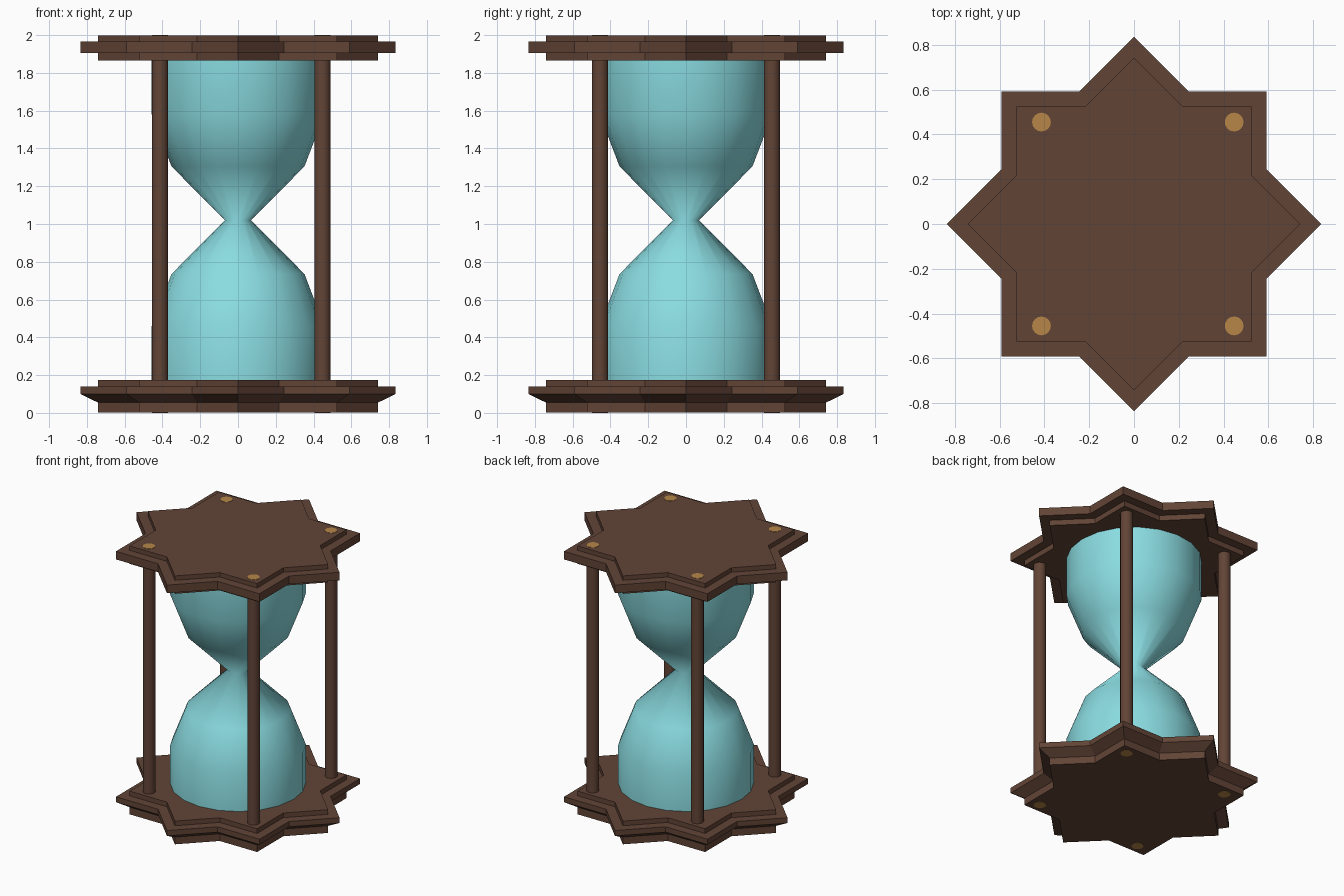
import bpy, bmesh, math
from math import sin, cos, pi

if "Cube" in bpy.data.objects:
    bpy.data.objects.remove(bpy.data.objects["Cube"])


def material(name, rgb):
    m = bpy.data.materials.new(name)
    lin = [((c / 255 + 0.055) / 1.055) ** 2.4 for c in rgb]
    m.diffuse_color = (*lin, 1)
    m.use_nodes = True
    m.node_tree.nodes["Principled BSDF"].inputs["Base Color"].default_value = m.diffuse_color
    return m


wood = material("dark_wood", (98, 68, 54))
glass = material("aqua_glass", (138, 220, 225))
brass = material("brass", (182, 134, 72))


def loft(name, rings, mat, cap=True, smooth=False):
    """Skin a stack of closed rings that share one vertex count."""
    bm = bmesh.new()
    loops = [[bm.verts.new(p) for p in ring] for ring in rings]
    n = len(loops[0])
    for a, b in zip(loops, loops[1:]):
        for i in range(n):
            j = (i + 1) % n
            bm.faces.new((a[i], a[j], b[j], b[i])).smooth = smooth
    if cap:
        bm.faces.new(loops[0][::-1])
        bm.faces.new(loops[-1])
    me = bpy.data.meshes.new(name)
    bm.to_mesh(me)
    bm.free()
    me.materials.append(mat)
    ob = bpy.data.objects.new(name, me)
    bpy.context.collection.objects.link(ob)
    return ob


def star(r, z):
    """Two overlapping squares: eight tips, eight notches."""
    notch = r * math.sqrt(0.5) / cos(pi / 8)
    return [((r if i % 2 == 0 else notch) * cos(i * pi / 8),
             (r if i % 2 == 0 else notch) * sin(i * pi / 8), z) for i in range(16)]


def circle(r, z, n, cx=0, cy=0):
    return [(cx + r * cos(2 * pi * i / n), cy + r * sin(2 * pi * i / n), z) for i in range(n)]


# stepped star plates
BIG, SMALL = 0.835, 0.742
top = [(SMALL, 1.865), (SMALL, 1.905), (BIG, 1.905), (BIG, 1.965), (SMALL, 1.965), (SMALL, 1.998)]
base = [(SMALL, 0.002), (SMALL, 0.055), (BIG, 0.10), (BIG, 0.14), (SMALL, 0.14), (SMALL, 0.175)]
loft("top_plate", [star(*p) for p in top], wood)
loft("base_plate", [star(*p) for p in base], wood)

# glass bulbs, mirrored about the neck
NECK = 1.02
lower = [(0.457, 0.17), (0.457, 0.46), (0.352, 0.735)]
profile = lower + [(0.07, NECK)] + [(r, 2 * NECK - z) for r, z in reversed(lower)]
loft("glass_bulbs", [circle(r, z, 20) for r, z in profile], glass, cap=False, smooth=True)

# four posts with brass pins showing on both plates
for side, x in (("left", -0.413), ("right", 0.447)):
    for depth, y in (("front", -0.455), ("back", 0.455)):
        tag = f"{depth}_{side}"
        post = loft("post_" + tag, [circle(0.043, z, 16, x, y) for z in (0.17, 1.87)], wood)
        for f in post.data.polygons:
            f.use_smooth = abs(f.normal.z) < 0.5
        for end, z0, z1 in (("lower", 0.0, 0.006), ("upper", 1.994, 2.0)):
            loft(f"{end}_pin_{tag}", [circle(0.042, z, 16, x, y) for z in (z0, z1)], brass)
